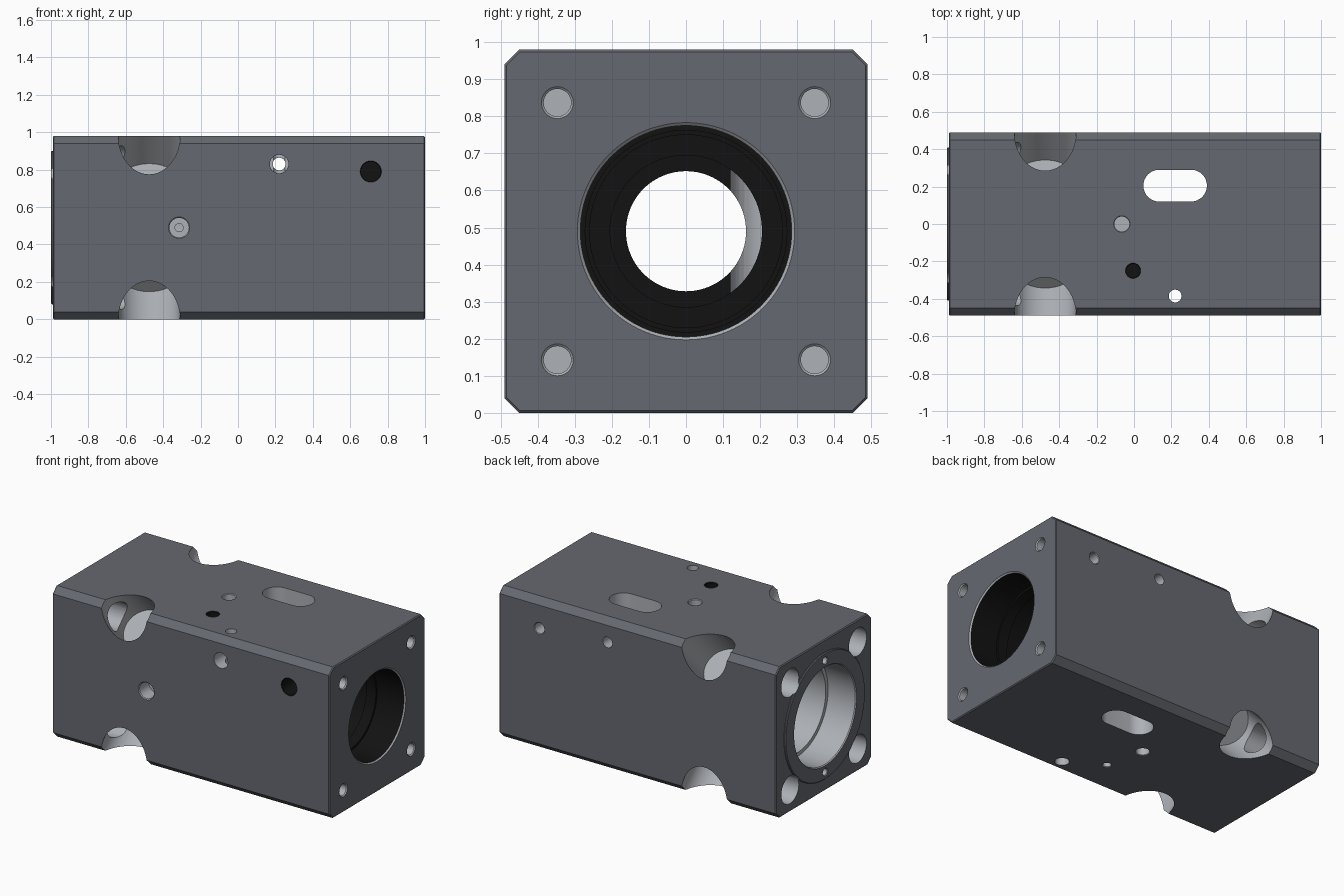
import bpy, bmesh, math
from mathutils import Vector, Matrix

if "Cube" in bpy.data.objects:
    bpy.data.objects.remove(bpy.data.objects["Cube"])

CZ = 0.49          # height of the main bore axis
H = 0.49           # half width of the block


def material(name, rgb):
    m = bpy.data.materials.new(name)
    m.diffuse_color = (*rgb, 1)
    m.use_nodes = True
    m.node_tree.nodes["Principled BSDF"].inputs["Base Color"].default_value = m.diffuse_color
    return m


STEEL = material("dark_steel", (0.13, 0.14, 0.16))
BARE = material("bare_metal", (0.42, 0.44, 0.47))
BLACK = material("black_thread", (0.006, 0.006, 0.006))


def make_object(name, bm, mat):
    bmesh.ops.recalc_face_normals(bm, faces=bm.faces)
    me = bpy.data.meshes.new(name)
    bm.to_mesh(me)
    bm.free()
    me.materials.append(mat)
    ob = bpy.data.objects.new(name, me)
    bpy.context.collection.objects.link(ob)
    return ob


def turned(name, origin, direction, profile, mat=BARE, segs=32, sx=1.0, sy=1.0):
    """Closed turned solid; profile is (distance along axis, radius)."""
    z = Vector(direction).normalized()
    x = Vector((0, 1, 0)) if abs(z.x) > 0.9 else Vector((1, 0, 0))
    y = z.cross(x)
    mtx = Matrix.Translation(origin) @ Matrix((x, y, z)).transposed().to_4x4()
    bm = bmesh.new()
    rings = []
    for d, r in profile:
        rings.append([bm.verts.new(mtx @ Vector((r * sx * math.cos(a), r * sy * math.sin(a), d)))
                      for a in (2 * math.pi * i / segs for i in range(segs))])
    for a, b in zip(rings, rings[1:]):
        for i in range(segs):
            j = (i + 1) % segs
            bm.faces.new((a[i], a[j], b[j], b[i]))
    bm.faces.new(rings[0])
    bm.faces.new(rings[-1])
    return make_object(name, bm, mat)


def combine(tool, operation='DIFFERENCE'):
    mod = block.modifiers.new(tool.name, 'BOOLEAN')
    mod.object = tool
    mod.operation = operation
    mod.solver = 'EXACT'
    mod.material_mode = 'TRANSFER'
    bpy.context.view_layer.objects.active = block
    bpy.ops.object.modifier_apply(modifier=mod.name)
    bpy.data.objects.remove(tool)


def drill(origin, direction, depth, r, mat=BARE, rim=0.004):
    """Straight hole with a small chamfered rim."""
    combine(turned("drill", origin, direction,
                   [(-0.03, r + rim), (0, r + rim), (rim, r), (depth, r)], mat))


# Block with chamfered long edges and slightly broken end edges
bm = bmesh.new()
bmesh.ops.create_cube(bm, size=1, matrix=Matrix.Translation((0.005, 0, CZ))
                      @ Matrix.Diagonal((1.99, 2 * H, 2 * H, 1)))
long_edges = [e for e in bm.edges if abs(e.verts[0].co.x - e.verts[1].co.x) > 1]
bmesh.ops.bevel(bm, geom=long_edges, offset=0.04, segments=1, affect='EDGES')
end_edges = [e for e in bm.edges if abs(e.verts[0].co.x - e.verts[1].co.x) < 0.01]
bmesh.ops.bevel(bm, geom=end_edges, offset=0.006, segments=1, affect='EDGES')
block = make_object("bearing_block", bm, STEEL)

# Raised locating ring on the left end
combine(turned("end_ring", (-1, 0, CZ), (1, 0, 0),
               [(0, 0.405), (0.005, 0.41), (0.1, 0.41)], STEEL, 96), 'UNION')

# Stepped bore from the left, web hole, and dark bore from the right
combine(turned("left_bore", (-1, 0, CZ), (1, 0, 0),
               [(-0.05, 0.32), (0, 0.32), (0.006, 0.315), (0.2, 0.315),
                (0.2, 0.29), (0.8, 0.29)], BARE, 96))
combine(turned("web_hole", (-0.3, 0, CZ), (1, 0, 0), [(0, 0.162), (1.1, 0.162)], BLACK, 96))
combine(turned("right_bore", (1, 0, CZ), (-1, 0, 0),
               [(-0.05, 0.285), (0.2, 0.285), (0.2, 0.272), (0.27, 0.272), (0.27, 0.285),
                (0.4, 0.285), (0.4, 0.26), (0.55, 0.26), (0.55, 0.205), (0.7, 0.205)],
               BLACK, 96))
combine(turned("right_rim", (1, 0, CZ), (-1, 0, 0),
               [(-0.05, 0.293), (0, 0.293), (0.008, 0.285)], BARE, 96))

# Corner features: bolt pockets, bolt passages, tapped holes in the right end
for sy in (-1, 1):
    for sz in (-1, 1):
        combine(turned("pocket", (-0.475, sy * H, CZ + sz * H), (0, -sy, -sz),
                       [(-0.2, 1), (0.354, 1)], BARE, 48, 0.165, 0.145))
        p = (sy * 0.347, CZ + sz * 0.347)
        combine(turned("passage", (-1, *p), (1, 0, 0), [(-0.05, 0.09), (0.5, 0.09)]))
        drill((1, *p), (-1, 0, 0), 0.2, 0.037, rim=0.006)

# Dowel holes in the left ring
for sz in (-1, 1):
    drill((-1, 0, CZ + sz * 0.362), (1, 0, 0), 0.08, 0.022)

# Front and back holes
combine(turned("cross_hole", (0.22, -H, 0.83), (0, 1, 0),
               [(-0.05, 0.05), (0.12, 0.05), (0.12, 0.034), (1.1, 0.034)]))
drill((0.71, -H, 0.79), (0, 1, 0), 0.2, 0.053, BLACK)
drill((0.71, H, 0.79), (0, -1, 0), 0.2, 0.034)
combine(turned("oil_port", (-0.315, -H, CZ), (0, 1, 0),
               [(-0.05, 0.057), (0, 0.057), (0.005, 0.052), (0.1, 0.052), (0.1, 0.022), (0.3, 0.022)]))

# Top and bottom holes
drill((-0.065, 0, 2 * H), (0, 0, -1), 0.15, 0.04)
drill((-0.065, 0, 0), (0, 0, 1), 0.15, 0.04)
drill((-0.005, -0.25, 2 * H), (0, 0, -1), 0.25, 0.037, BLACK)
drill((-0.005, -0.25, 0), (0, 0, 1), 0.2, 0.024)
combine(turned("vertical_hole", (0.22, -0.385, -0.05), (0, 0, 1),
               [(0, 0.042), (0.15, 0.042), (0.15, 0.034), (1.1, 0.034)]))

# Long slot through the full height
bm = bmesh.new()
loop = []
for cx, start in ((0.305, -90), (0.135, 90)):
    for i in range(17):
        a = math.radians(start + 180 * i / 16)
        loop.append(bm.verts.new((cx + 0.085 * math.cos(a), 0.205 + 0.085 * math.sin(a), -0.1)))
face = bm.faces.new(loop)
ext = bmesh.ops.extrude_face_region(bm, geom=[face])
bmesh.ops.translate(bm, vec=(0, 0, 1.2),
                    verts=[v for v in ext["geom"] if isinstance(v, bmesh.types.BMVert)])
combine(make_object("slot", bm, BARE))

# Smooth round walls, sharp machined edges
bpy.ops.object.select_all(action='DESELECT')
block.select_set(True)
bpy.context.view_layer.objects.active = block
bpy.ops.object.shade_smooth_by_angle(angle=math.radians(25))
